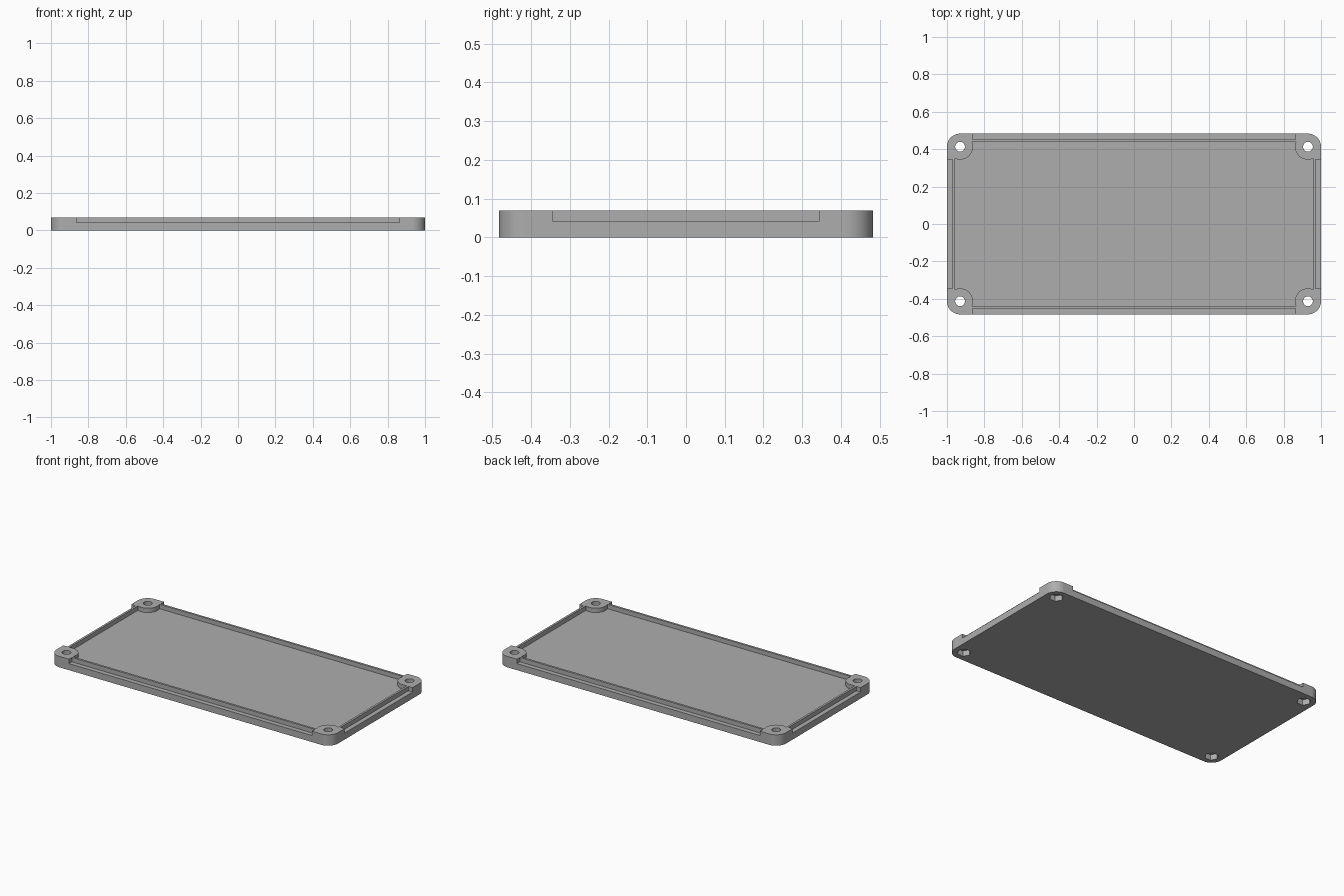
import bpy
import bmesh
from math import acos, asin, cos, sin, pi, radians

cube = bpy.data.objects.get("Cube")
if cube:
    bpy.data.objects.remove(cube, do_unlink=True)

HX, HY, HEIGHT = 1.0, 0.483, 0.07      # outer half sizes and height
LEDGE = 0.042                          # height of the ledge and the floor
LEDGE_W, WALL = 0.03, 0.044            # ledge width, wall with lip
CORNER = 0.07                          # outer corner radius
CX, CY = HX - CORNER, HY - CORNER      # screw centres
QUADRANTS = [(1, 1), (-1, 1), (-1, -1), (1, -1)]

grey = bpy.data.materials.new("plain grey")
grey.use_nodes = True
grey.diffuse_color = (0.42, 0.42, 0.42, 1)
grey.node_tree.nodes["Principled BSDF"].inputs["Base Color"].default_value = grey.diffuse_color


def prism(name, outline, z0, z1):
    """Extrude a flat outline from z0 to z1."""
    bm = bmesh.new()
    face = bm.faces.new([bm.verts.new((x, y, z0)) for x, y in outline])
    top = bmesh.ops.extrude_face_region(bm, geom=[face])["geom"]
    bmesh.ops.translate(bm, vec=(0, 0, z1 - z0),
                        verts=[v for v in top if isinstance(v, bmesh.types.BMVert)])
    bmesh.ops.recalc_face_normals(bm, faces=bm.faces)
    mesh = bpy.data.meshes.new(name)
    bm.to_mesh(mesh)
    bm.free()
    mesh.materials.append(grey)
    obj = bpy.data.objects.new(name, mesh)
    bpy.context.collection.objects.link(obj)
    return obj


def arc(cx, cy, r, a0, a1, n):
    return [(cx + r * cos(a0 + (a1 - a0) * i / n),
             cy + r * sin(a0 + (a1 - a0) * i / n)) for i in range(n + 1)]


def four_corners(points):
    """Repeat a corner path in every quadrant to close an outline."""
    outline = []
    for sx, sy in QUADRANTS:
        path = points if sx * sy > 0 else points[::-1]
        outline += [(sx * x, sy * y) for x, y in path]
    return outline


def circle(cx, cy, r, n):
    return arc(cx, cy, r, 0, 2 * pi, n)[:-1]


def rectangle(x0, x1, y0, y1):
    return [(x0, y0), (x1, y0), (x1, y1), (x0, y1)]


# Rounded slab
tray = prism("tray", four_corners(arc(CX, CY, CORNER, 0, pi / 2, 16)), 0, HEIGHT)

# Pocket outline that leaves a round screw boss in each corner
boss = 0.069
start = -acos((HX - WALL - CX) / boss)
end = -pi - asin((HY - WALL - CY) / boss)
cutters = [prism("pocket_cutter",
                 four_corners(arc(CX, CY, boss, start, end, 28)), LEDGE, 0.2)]

# Ledges outside the raised lip
nx, ny = HX - 0.136, HY - 0.138
for s in (1, -1):
    xa, xb = sorted((s * (HX - LEDGE_W), s * 1.2))
    ya, yb = sorted((s * (HY - LEDGE_W), s * 0.7))
    cutters.append(prism("side_ledge_cutter", rectangle(xa, xb, -ny, ny), LEDGE, 0.2))
    cutters.append(prism("long_ledge_cutter", rectangle(-nx, nx, ya, yb), LEDGE, 0.2))

# Screw holes with hexagonal nut recesses underneath
for sx, sy in QUADRANTS:
    cutters.append(prism("screw_hole_cutter", circle(sx * CX, sy * CY, 0.026, 32), -0.1, 0.2))
    cutters.append(prism("nut_recess_cutter", circle(sx * CX, sy * CY, 0.041, 6), -0.1, 0.035))

bpy.context.view_layer.objects.active = tray
for cutter in cutters:
    cutter.hide_render = True
    mod = tray.modifiers.new("cut", "BOOLEAN")
    mod.operation = "DIFFERENCE"
    mod.solver = "EXACT"
    mod.object = cutter
    bpy.ops.object.modifier_apply(modifier=mod.name)
for cutter in cutters:
    bpy.data.objects.remove(cutter, do_unlink=True)

# Smooth rounded corners, crisp edges
bpy.ops.object.select_all(action="DESELECT")
tray.select_set(True)
bpy.ops.object.shade_smooth_by_angle(angle=radians(30))
